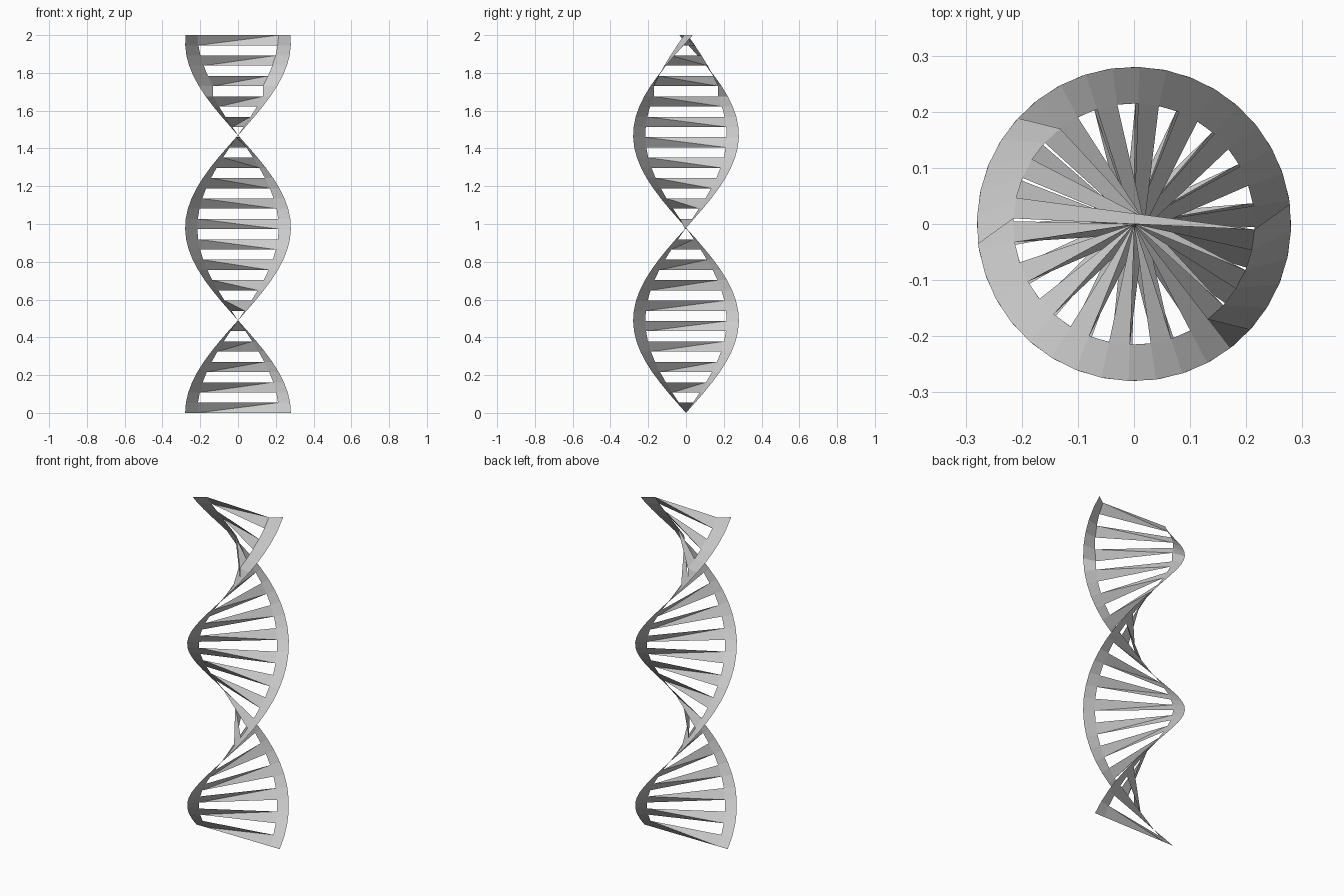
import bpy
import bmesh
from math import cos, sin, radians

if "Cube" in bpy.data.objects:
    bpy.data.objects.remove(bpy.data.objects["Cube"])

ROWS = 37                      # rung, gap, rung, gap ... rung
HEIGHT = 2.0
TWIST = radians(367.3) / ROWS  # turn per row
OUTER, INNER = 0.28, 0.215
SLIP_ROW = 31                  # above this row the inner edge lags by one step


def make_object(name, bm):
    mesh = bpy.data.meshes.new(name)
    bm.to_mesh(mesh)
    bm.free()
    obj = bpy.data.objects.new(name, mesh)
    bpy.context.collection.objects.link(obj)
    return obj


def point(radius, row, side, lag=0):
    a = (row - lag) * TWIST
    return (side * radius * cos(a), side * radius * sin(a), row * HEIGHT / ROWS)


def inner_point(row, side):
    return point(INNER, row, side, 1 if row > SLIP_ROW else 0)


# two spiral side rails, flat ribbons
for name, side in (("side_rail_a", 1), ("side_rail_b", -1)):
    bm = bmesh.new()
    outer = [bm.verts.new(point(OUTER, r, side)) for r in range(ROWS + 1)]
    inner = [bm.verts.new(inner_point(r, side)) for r in range(ROWS + 1)]
    for r in range(ROWS):
        bm.faces.new((inner[r], outer[r], outer[r + 1], inner[r + 1]))
    make_object(name, bm)

# flat twisted rungs on every second row
bm = bmesh.new()
for r in range(0, ROWS, 2):
    a, b = (bm.verts.new(inner_point(r, s)) for s in (-1, 1))
    d, c = (bm.verts.new(inner_point(r + 1, s)) for s in (-1, 1))
    bm.faces.new((a, b, c))
    bm.faces.new((a, c, d))
make_object("rungs", bm)
